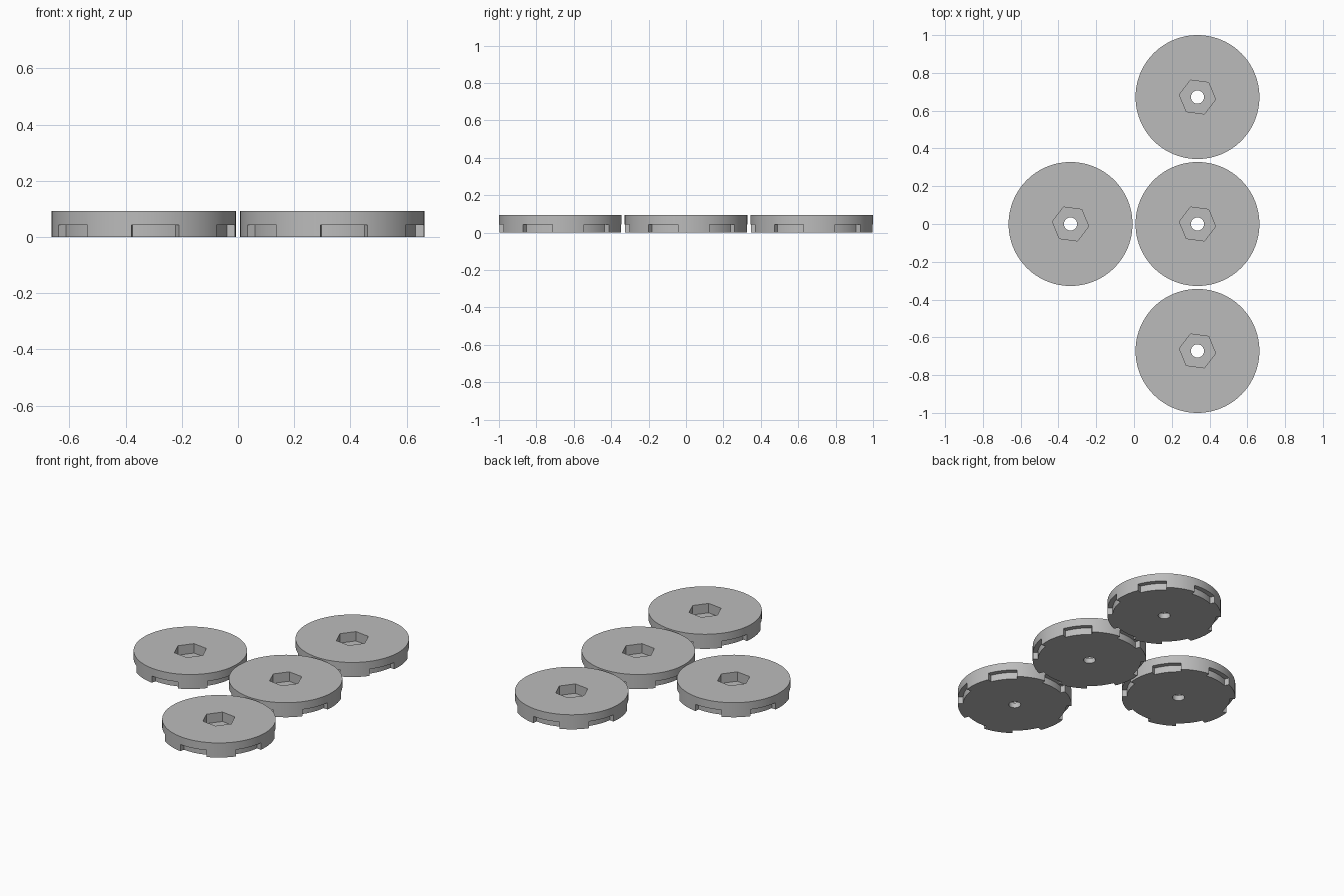
import bpy, bmesh
from math import radians, cos, sin

cube = bpy.data.objects.get("Cube")
if cube:
    bpy.data.objects.remove(cube, do_unlink=True)

RADIUS, HEIGHT = 0.328, 0.093
NOTCH_RADIUS, NOTCH_TOP = 0.299, 0.043
SOCKET_FLOOR = 0.033
PITCH = 0.672

grey = bpy.data.materials.new("plain grey")
grey.use_nodes = True
colour = (0.5, 0.5, 0.5, 1)
grey.diffuse_color = colour
grey.node_tree.nodes["Principled BSDF"].inputs["Base Color"].default_value = colour


def arc(radius, start, end, steps):
    """Points along an arc, in degrees."""
    angles = [radians(start + (end - start) * i / steps) for i in range(steps + 1)]
    return [(radius * cos(a), radius * sin(a)) for a in angles]


def prism(bm, outline, low, high):
    """Extrude a flat outline upwards."""
    base = bm.faces.new([bm.verts.new((x, y, low)) for x, y in outline])
    top = bmesh.ops.extrude_face_region(bm, geom=[base])["geom"]
    verts = [v for v in top if isinstance(v, bmesh.types.BMVert)]
    bmesh.ops.translate(bm, verts=verts, vec=(0, 0, high - low))


def make_object(name, bm):
    bmesh.ops.recalc_face_normals(bm, faces=bm.faces)
    mesh = bpy.data.meshes.new(name)
    bm.to_mesh(mesh)
    bm.free()
    mesh.materials.append(grey)
    obj = bpy.data.objects.new(name, mesh)
    bpy.context.collection.objects.link(obj)
    return obj


def cutter(name, prisms):
    bm = bmesh.new()
    for outline, low, high in prisms:
        prism(bm, outline, low, high)
    obj = make_object(name, bm)
    obj.hide_render = True
    return obj


# Round body
body = bmesh.new()
prism(body, arc(RADIUS, 0, 360, 96)[:-1], 0, HEIGHT)
disc = make_object("centre_disc", body)

# Six rim notches, the hexagonal socket and the through hole
notches = []
for i in range(6):
    start = 60 * i - 37.5
    outline = arc(NOTCH_RADIUS, start, start + 30, 8) + arc(RADIUS + 0.05, start + 30, start, 8)
    notches.append((outline, -0.05, NOTCH_TOP))
cutters = [
    cutter("notch_cutter", notches),
    cutter("socket_cutter", [(arc(0.097, -7.5, 352.5, 6)[:-1], SOCKET_FLOOR, 0.2)]),
    cutter("hole_cutter", [(arc(0.035, 0, 360, 32)[:-1], -0.05, 0.15)]),
]
bpy.context.view_layer.objects.active = disc
for tool in cutters:
    cut = disc.modifiers.new(tool.name, "BOOLEAN")
    cut.operation, cut.solver, cut.object = "DIFFERENCE", "EXACT", tool
    bpy.ops.object.modifier_apply(modifier=cut.name)
    bpy.data.objects.remove(tool, do_unlink=True)

bpy.ops.object.select_all(action="DESELECT")
disc.select_set(True)
bpy.ops.object.shade_smooth_by_angle(angle=radians(30))

# Four identical discs: a row of three with one to the side
disc.location = (PITCH / 2, 0, 0)
for name, x, y in (("front_disc", PITCH / 2, -PITCH),
                   ("back_disc", PITCH / 2, PITCH),
                   ("right_disc", -PITCH / 2, 0)):
    copy = bpy.data.objects.new(name, disc.data)
    copy.location = (x, y, 0)
    bpy.context.collection.objects.link(copy)
